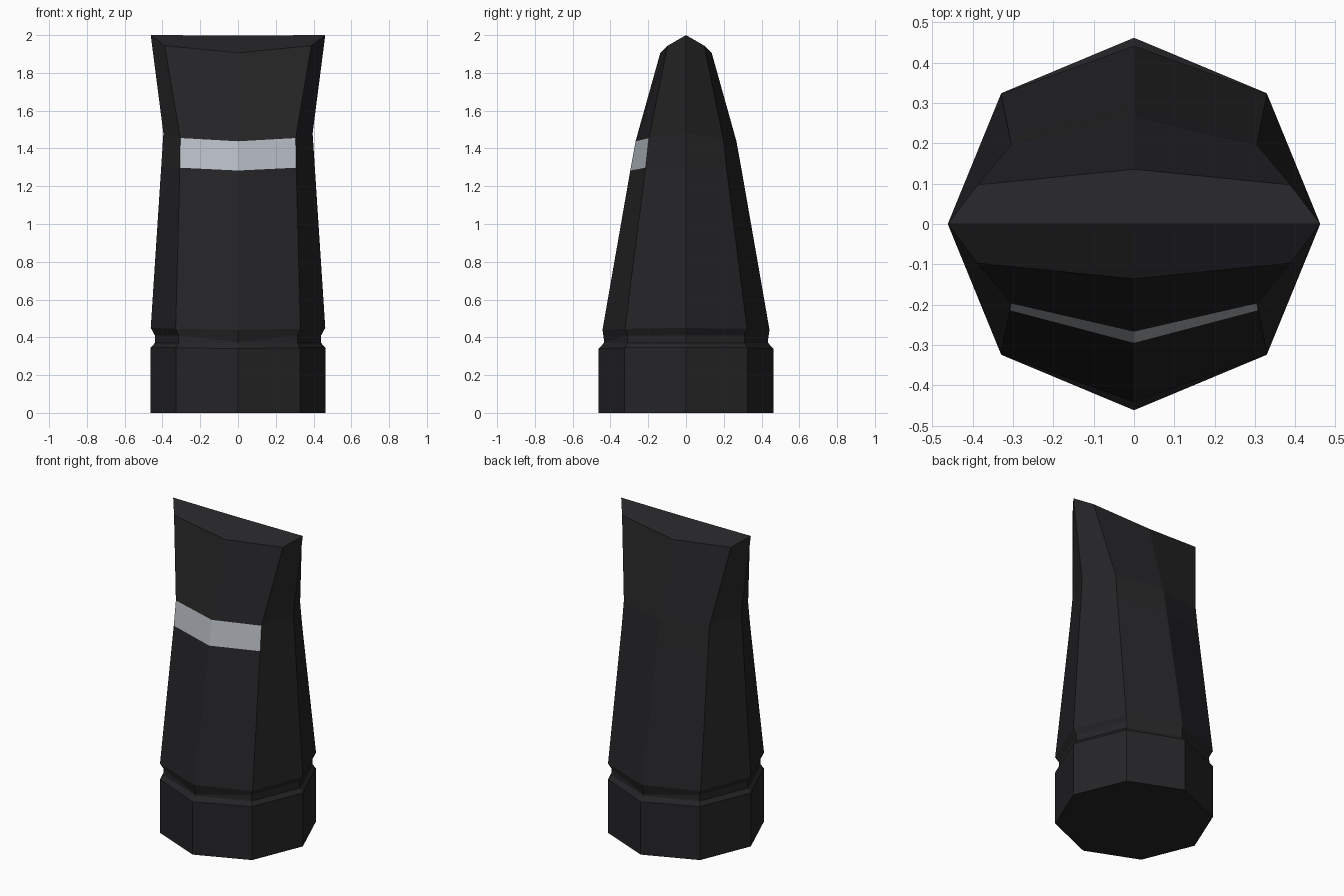
import bpy, bmesh

if "Cube" in bpy.data.objects:
    bpy.data.objects.remove(bpy.data.objects["Cube"])


def material(name, color):
    m = bpy.data.materials.new(name)
    m.diffuse_color = (*color, 1)
    m.use_nodes = True
    m.node_tree.nodes["Principled BSDF"].inputs["Base Color"].default_value = m.diffuse_color
    return m


# Each eight-sided ring: side point (x, z), corner (x, y, z), front point (y, z)
RINGS = [
    ((0.462, 0.00), (0.328, 0.325, 0.00), (0.462, 0.00)),
    ((0.462, 0.345), (0.328, 0.325, 0.345), (0.462, 0.34)),
    ((0.440, 0.37), (0.314, 0.310, 0.37), (0.435, 0.37)),
    ((0.440, 0.41), (0.314, 0.308, 0.41), (0.433, 0.375)),
    ((0.462, 0.45), (0.330, 0.323, 0.445), (0.442, 0.44)),
    ((0.406, 1.31), (0.308, 0.214, 1.298), (0.295, 1.283)),
    ((0.395, 1.48), (0.305, 0.197, 1.455), (0.267, 1.438)),
    ((0.462, 2.00), (0.388, 0.097, 1.944), (0.136, 1.906)),
]


def ring(bm, side, corner, front):
    (sx, sz), (cx, cy, cz), (fy, fz) = side, corner, front
    pts = [(sx, 0, sz), (cx, cy, cz), (0, fy, fz), (-cx, cy, cz),
           (-sx, 0, sz), (-cx, -cy, cz), (0, -fy, fz), (cx, -cy, cz)]
    return [bm.verts.new(p) for p in pts]


# Tapered body with grooved collar
bm = bmesh.new()
rings = [ring(bm, *r) for r in RINGS]
for k, (a, b) in enumerate(zip(rings, rings[1:])):
    for i in range(8):
        j = (i + 1) % 8
        f = bm.faces.new((a[i], a[j], b[j], b[i]))
        # Pale stripe on the front two facets only
        if k == 5 and i in (5, 6):
            f.material_index = 1
bm.faces.new(rings[0][::-1])

# Ridged chisel top
top = rings[-1]
ridge = bm.verts.new((0, 0, 1.998))
for i in range(0, 8, 2):
    q = [top[i], top[i + 1], top[(i + 2) % 8]]
    bm.faces.new(q + [ridge])
bmesh.ops.recalc_face_normals(bm, faces=bm.faces)

mesh = bpy.data.meshes.new("chisel_body")
bm.to_mesh(mesh)
bm.free()
body = bpy.data.objects.new("chisel_body", mesh)
bpy.context.collection.objects.link(body)
mesh.materials.append(material("black", (0.018, 0.018, 0.02)))
mesh.materials.append(material("pale_stripe", (0.48, 0.52, 0.56)))
